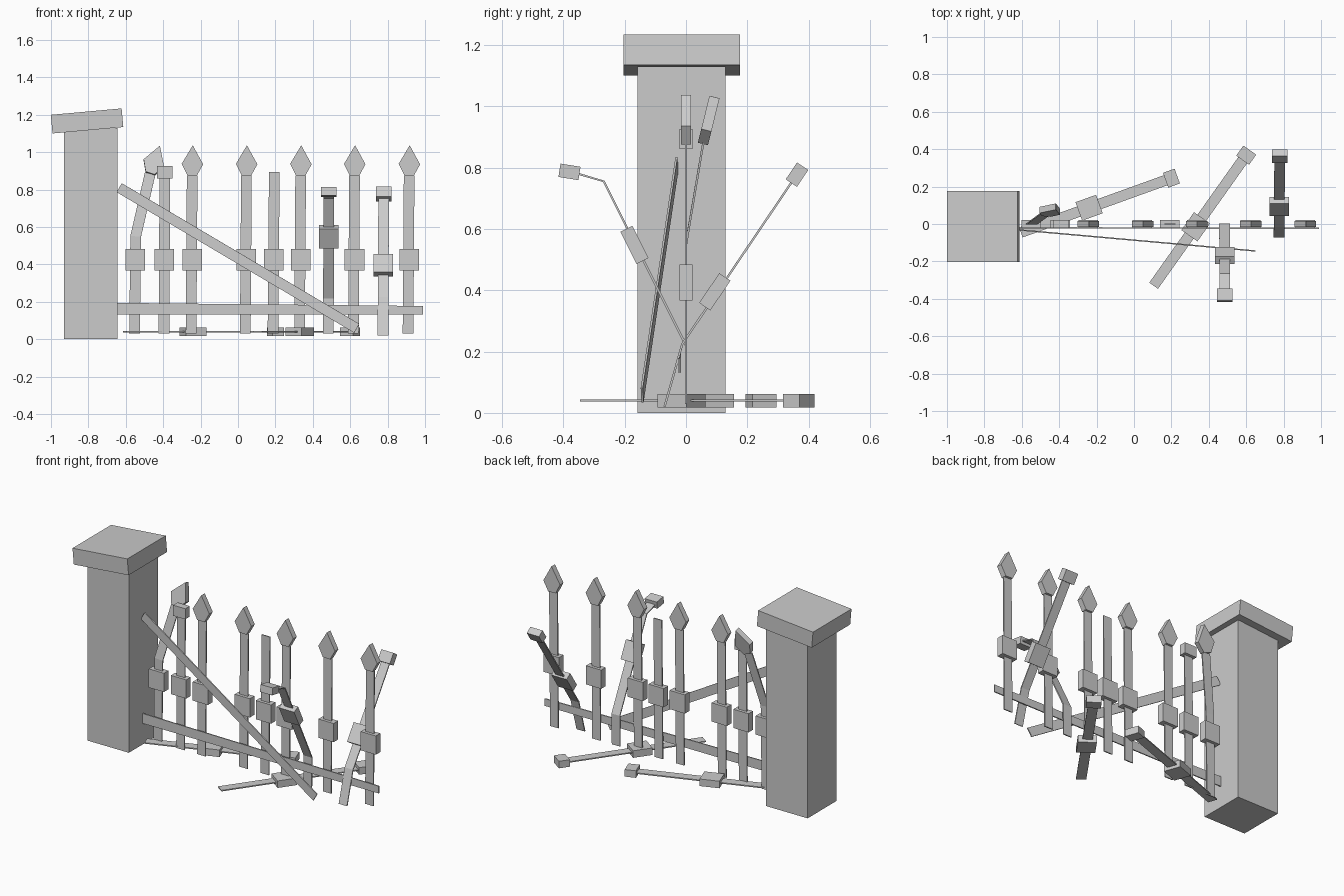
import bpy, bmesh
from mathutils import Vector, Matrix

if "Cube" in bpy.data.objects:
    bpy.data.objects.remove(bpy.data.objects["Cube"])

X = Vector((1, 0, 0))


def strip(bm, pts, widths, thick, side=X):
    """Flat bar swept through pts: rectangular section, bending at each point."""
    pts = [Vector(p) for p in pts]
    if not isinstance(widths, (list, tuple)):
        widths = [widths] * len(pts)
    rings = []
    for i, p in enumerate(pts):
        d = (pts[min(i + 1, len(pts) - 1)] - pts[max(i - 1, 0)]).normalized()
        w = (side - d * side.dot(d)).normalized()
        n = d.cross(w) * thick / 2
        w = w * widths[i] / 2
        rings.append([bm.verts.new(v) for v in (p - w - n, p + w - n, p + w + n, p - w + n)])
    for a, b in zip(rings, rings[1:]):
        for k in range(4):
            bm.faces.new((a[k], a[(k + 1) % 4], b[(k + 1) % 4], b[k]))
    bm.faces.new(rings[0][::-1])
    bm.faces.new(rings[-1])


def block(bm, centre, direction, length, width, thick=0.044, side=X):
    c, h = Vector(centre), Vector(direction).normalized() * length / 2
    strip(bm, [c - h, c + h], width, thick, side)


def spear(bm, base, tip, side=X):
    b, t = Vector(base), Vector(tip)
    strip(bm, [b, b.lerp(t, 0.38), t], [0.05, 0.115, 0.001], 0.034, side)


def finish(name, bm):
    bmesh.ops.recalc_face_normals(bm, faces=bm.faces)
    me = bpy.data.meshes.new(name)
    bm.to_mesh(me)
    bm.free()
    ob = bpy.data.objects.new(name, me)
    bpy.context.collection.objects.link(ob)
    return ob


def picket(name, path, collar, collar_dir=(0, 0, 1), tip=None, stub=None, stub_dir=None, side=X):
    """Picket with a collar block and either a spear tip, a broken stub block or nothing."""
    bm = bmesh.new()
    strip(bm, path, 0.057, 0.007, side)
    block(bm, collar, collar_dir, 0.117, 0.105, side=side)
    if tip:
        spear(bm, path[-1], tip, side)
    if stub:
        block(bm, stub, stub_dir or collar_dir, 0.066, 0.084, side=side)
    return finish(name, bm)


# Stone pillar and its tilted cap
bm = bmesh.new()
bmesh.ops.create_cube(bm, size=1, matrix=Matrix.Translation((-0.787, -0.015, 0.565))
                      @ Matrix.Diagonal((0.287, 0.287, 1.13, 1)))
finish("pillar", bm)
bm = bmesh.new()
bmesh.ops.create_cube(bm, size=1, matrix=Matrix.Translation((-0.807, -0.014, 1.167))
                      @ Matrix.Rotation(-0.09, 4, 'Y') @ Matrix.Diagonal((0.38, 0.38, 0.1, 1)))
finish("pillar_cap", bm)

# Intact upright pickets
for i, x in enumerate((-0.245, 0.045, 0.335, 0.623, 0.915)):
    picket(f"picket_{i + 1}", [(x - 0.006, 0, 0.03), (x, 0, 0.875)], (x, 0, 0.425),
           tip=(x + 0.003, 0, 1.036))

# Upright pickets with missing tips
picket("picket_stub", [(-0.396, 0, 0.03), (-0.391, 0, 0.88)], (-0.395, 0, 0.425),
       stub=(-0.391, 0, 0.893))
picket("picket_tipless", [(0.187, 0, 0.03), (0.194, 0, 0.895)], (0.191, 0, 0.425))

# Bent pickets
picket("picket_bent_spear",
       [(-0.553, 0, 0.03), (-0.547, 0, 0.55), (-0.47, 0.057, 0.885)],
       (-0.549, 0, 0.425), tip=(-0.418, 0.093, 1.03))
picket("picket_bent_forward",
       [(0.482, 0, 0.03), (0.484, 0, 0.22), (0.485, -0.268, 0.755), (0.485, -0.36, 0.782)],
       (0.485, -0.168, 0.548), collar_dir=(0, -0.268, 0.535),
       stub=(0.485, -0.38, 0.786), stub_dir=(0, -1, 0.16))
picket("picket_bent_back",
       [(0.775, -0.07, 0.02), (0.776, -0.012, 0.225), (0.779, 0.36, 0.775)],
       (0.776, 0.094, 0.395), collar_dir=(0, 0.372, 0.55), stub=(0.779, 0.362, 0.777))

# Pickets lying on the ground
for i, (start, mid, end) in enumerate((
        ((-0.605, -0.045), (-0.24, 0.087), (0.2, 0.245)),
        ((0.105, -0.33), (0.33, -0.015), (0.6, 0.368)))):
    s, m, e = (Vector((*p, 0.04)) for p in (start, mid, end))
    picket(f"picket_fallen_{i + 1}", [s, e], m, collar_dir=e - s, stub=e,
           side=(e - s).cross(Vector((0, 0, 1))).normalized())

# Lower rail and the collapsed upper rail
Z = Vector((0, 0, 1))
bm = bmesh.new()
strip(bm, [(-0.645, -0.02, 0.163), (0.99, -0.023, 0.155)], [0.062, 0.045], 0.007, Z)
finish("lower_rail", bm)
bm = bmesh.new()
strip(bm, [(-0.635, -0.03, 0.81), (0.635, -0.143, 0.058)], 0.055, 0.007, Z)
finish("fallen_rail", bm)
